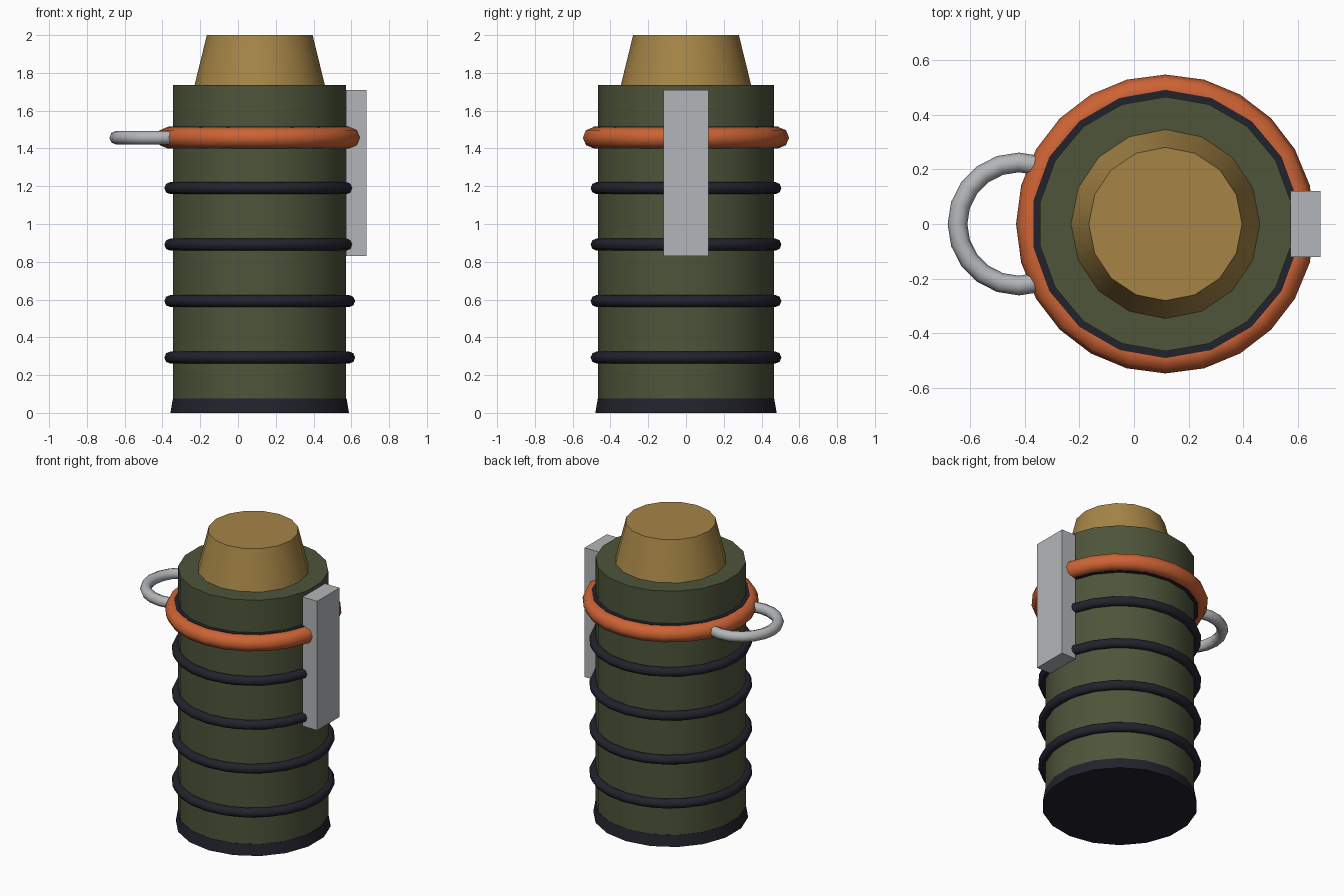
import bpy
import math

if "Cube" in bpy.data.objects:
    bpy.data.objects.remove(bpy.data.objects["Cube"], do_unlink=True)

AXIS_X = 0.115  # the canister axis; the pull ring and lever balance around x = 0


def material(name, rgb):
    mat = bpy.data.materials.new(name)
    mat.use_nodes = True
    colour = (*rgb, 1.0)
    mat.diffuse_color = colour
    bsdf = next(n for n in mat.node_tree.nodes if n.type == "BSDF_PRINCIPLED")
    bsdf.inputs["Base Color"].default_value = colour
    return mat


olive = material("olive green", (0.075, 0.09, 0.042))
tan = material("tan", (0.38, 0.235, 0.062))
orange = material("orange", (0.61, 0.125, 0.035))
grey = material("light grey", (0.45, 0.465, 0.48))
dark = material("dark navy", (0.016, 0.016, 0.026))


def finish(name, mat):
    obj = bpy.context.object
    obj.name = name
    obj.data.name = name
    obj.data.materials.append(mat)
    return obj


def drum(name, mat, sides, r_bottom, r_top, z0, z1):
    """Straight or tapered drum on the canister axis."""
    bpy.ops.mesh.primitive_cone_add(vertices=sides, radius1=r_bottom, radius2=r_top,
                                    depth=z1 - z0, location=(AXIS_X, 0, (z0 + z1) / 2))
    bpy.ops.object.shade_smooth_by_angle(angle=math.radians(30))
    return finish(name, mat)


def hoop(name, mat, x, z, major, minor, segments):
    """Horizontal round hoop."""
    bpy.ops.mesh.primitive_torus_add(major_radius=major, minor_radius=minor,
                                     major_segments=segments, minor_segments=8,
                                     location=(x, 0, z))
    bpy.ops.object.shade_smooth()
    return finish(name, mat)


# Canister
drum("base_rim", dark, 18, 0.48, 0.467, 0.0, 0.075)
drum("body", olive, 18, 0.465, 0.465, 0.04, 1.735)
drum("cap", tan, 16, 0.345, 0.28, 1.735, 2.0)

# Grip bands
for i in range(4):
    hoop(f"grip_band_{i + 1}", dark, AXIS_X, 0.293 + i * 0.299, 0.473, 0.032, 24)

# Collar with its coloured hoop
drum("collar", dark, 18, 0.49, 0.49, 1.4, 1.515)
hoop("collar_hoop", orange, AXIS_X, 1.457, 0.49, 0.056, 24)

# Pull ring
hoop("pull_ring", grey, -0.42, 1.457, 0.225, 0.036, 20)

# Side lever
bpy.ops.mesh.primitive_cube_add(size=1, location=(0.626, 0, 1.27))
lever = finish("side_lever", grey)
lever.scale = (0.11, 0.24, 0.88)
bpy.ops.object.transform_apply(location=False, rotation=False, scale=True)
